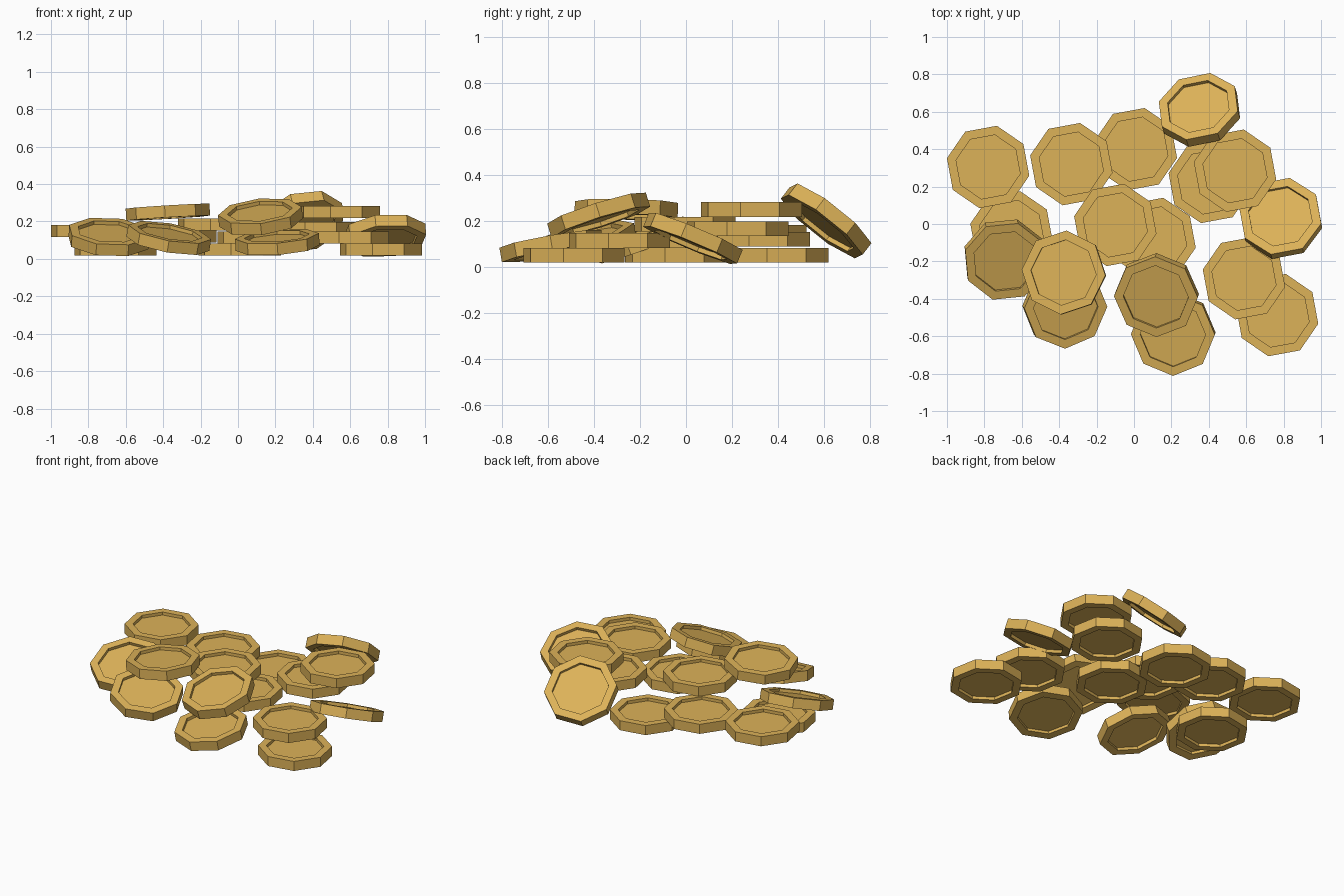
import bpy, bmesh, math
from mathutils import Vector, Matrix

cube = bpy.data.objects.get("Cube")
if cube:
    bpy.data.objects.remove(cube, do_unlink=True)

RADIUS, THICKNESS, RIM, RECESS = 0.225, 0.064, 0.05, 0.02

gold = bpy.data.materials.new("gold")
gold.use_nodes = True
colour = (0.72, 0.445, 0.098, 1)
gold.diffuse_color = colour
gold.node_tree.nodes["Principled BSDF"].inputs["Base Color"].default_value = colour


def coin_mesh():
    """Octagonal disc with a recessed panel on both faces."""
    bm = bmesh.new()
    bmesh.ops.create_cone(bm, cap_ends=True, segments=8, radius1=RADIUS,
                          radius2=RADIUS, depth=THICKNESS)
    # start with a corner on +x so that spin angles are predictable
    first = max(bm.verts, key=lambda v: v.co.x)
    angle = math.atan2(first.co.y, first.co.x)
    bmesh.ops.rotate(bm, verts=bm.verts, matrix=Matrix.Rotation(-angle, 3, 'Z'))
    bm.normal_update()
    for cap in [f for f in bm.faces if abs(f.normal.z) > 0.9]:
        bmesh.ops.inset_region(bm, faces=[cap], thickness=RIM)
        down = cap.normal * -RECESS
        floor = bmesh.ops.extrude_discrete_faces(bm, faces=[cap])["faces"][0]
        bmesh.ops.translate(bm, verts=floor.verts, vec=down)
    bmesh.ops.recalc_face_normals(bm, faces=bm.faces)
    mesh = bpy.data.meshes.new("coin")
    bm.to_mesh(mesh)
    bm.free()
    mesh.materials.append(gold)
    return mesh


def place(mesh, name, centre, spin=33, lean=(0, 0)):
    """Spin the coin in its plane, then lean its axis towards (x, y)."""
    coin = bpy.data.objects.new(name, mesh)
    bpy.context.collection.objects.link(coin)
    nx, ny = lean
    normal = Vector((nx, ny, math.sqrt(1 - nx * nx - ny * ny)))
    tilt = Vector((0, 0, 1)).rotation_difference(normal).to_matrix().to_4x4()
    coin.matrix_world = (Matrix.Translation(centre) @ tilt
                         @ Matrix.Rotation(math.radians(spin), 4, 'Z'))


mesh = coin_mesh()

# Coins lying flat
flat = [(-.78, .305, .15), (-.335, .32, .12), (.01, .4, .05), (.54, .285, .25),
        (.405, .225, .166), (.765, -.487, .05), (.588, -.29, .115),
        (-.1, -.005, .185), (.11, -.08, .115), (-.655, -.045, .05)]
for i, centre in enumerate(flat):
    place(mesh, f"flat_coin_{i + 1}", centre)

# Coins leaning on the pile
place(mesh, "steep_back_coin", (.35, .61, .2), 32, (-.2, .6))
place(mesh, "leaning_side_coin", (.785, .03, .124), 33, (-.08, .38))
place(mesh, "leaning_left_coin", (-.69, -.19, .117), 28, (.06, -.33))
place(mesh, "leaning_front_coin", (.21, -.585, .09), 0, (-.07, -.17))
place(mesh, "upper_front_coin", (.12, -.38, .225), 0, (-.1, -.3))
place(mesh, "upper_left_coin", (-.375, -.26, .25), 41, (-.06, .02))
place(mesh, "lower_left_coin", (-.37, -.44, .112), 0, (.17, -.21))
